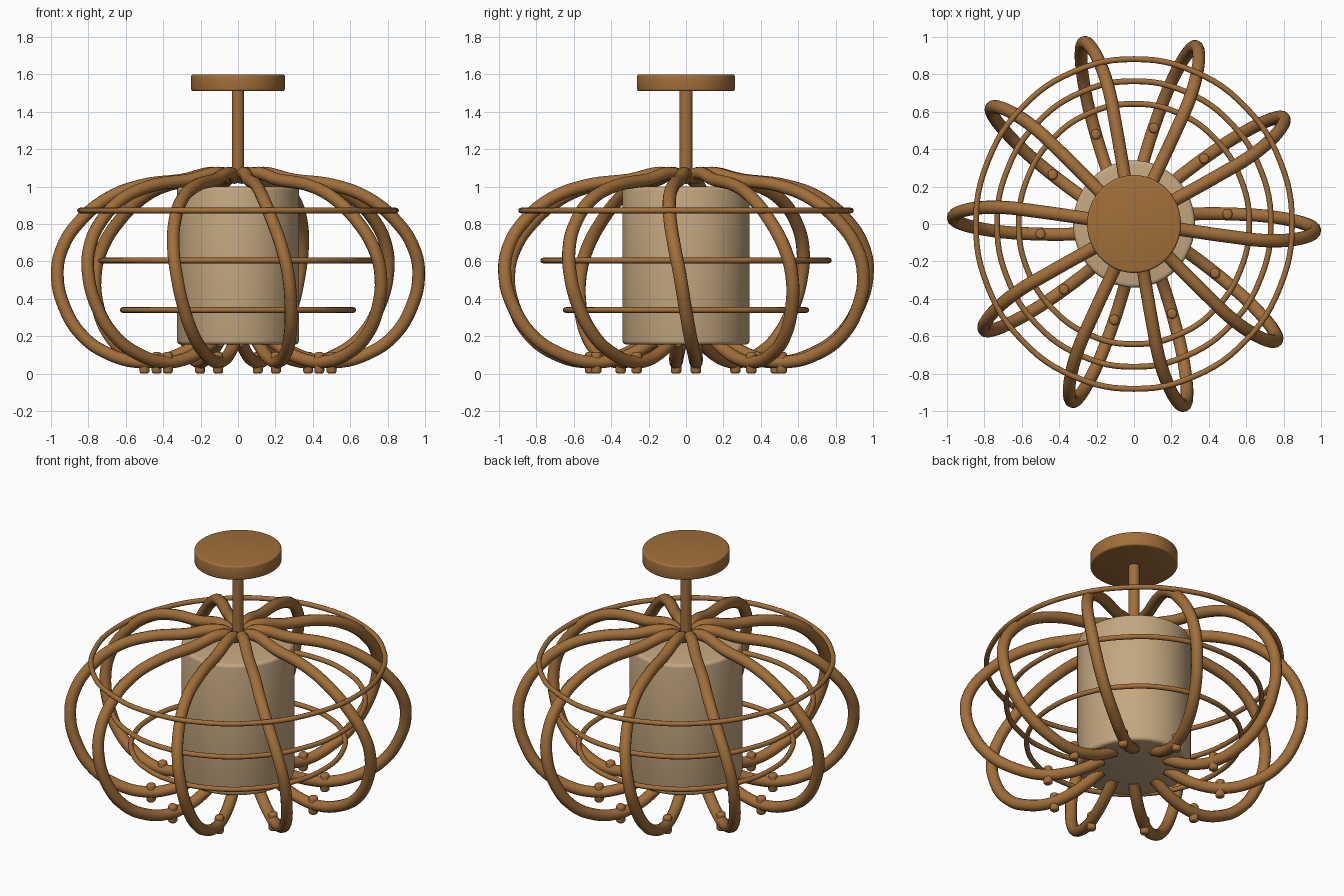
import bpy, bmesh, math
from mathutils import Matrix

cube = bpy.data.objects.get("Cube")
if cube:
    bpy.data.objects.remove(cube, do_unlink=True)

# The whole lamp is slightly deeper than it is wide
STRETCH = Matrix.Diagonal((1, 1.043, 1, 1))
RIBS = 10


def material(name, rgb):
    m = bpy.data.materials.new(name)
    m.use_nodes = True
    m.diffuse_color = (*rgb, 1)
    m.node_tree.nodes["Principled BSDF"].inputs["Base Color"].default_value = (*rgb, 1)
    return m


rattan = material("rattan brown", (0.36, 0.16, 0.042))
linen = material("linen beige", (0.55, 0.39, 0.215))


def add_object(name, mesh, mat):
    mesh.materials.clear()
    mesh.materials.append(mat)
    ob = bpy.data.objects.new(name, mesh)
    bpy.context.collection.objects.link(ob)
    bpy.ops.object.select_all(action="DESELECT")
    ob.select_set(True)
    bpy.context.view_layer.objects.active = ob
    bpy.ops.object.shade_smooth_by_angle(angle=math.radians(40))
    return ob


def cylinder(name, radius, low, high, mat, bevel=0.0, x=0, y=0, turn=0, sides=64):
    """Upright cylinder with rounded rims, turned about the lamp axis."""
    bm = bmesh.new()
    bmesh.ops.create_cone(bm, cap_ends=True, segments=sides, radius1=radius,
                          radius2=radius, depth=high - low)
    if bevel:
        rims = [e for e in bm.edges if abs(e.verts[0].co.z - e.verts[1].co.z) < 1e-5]
        bmesh.ops.bevel(bm, geom=rims, offset=bevel, segments=3, profile=0.5,
                        affect="EDGES")
    mesh = bpy.data.meshes.new(name)
    bm.to_mesh(mesh)
    bm.free()
    place = Matrix.Translation((x, y, (low + high) / 2))
    mesh.transform(STRETCH @ Matrix.Rotation(turn, 4, "Z") @ place)
    return add_object(name, mesh, mat)


def tube_mesh(name, points, radius, closed=False):
    """Round tube along a smooth path, as a mesh."""
    curve = bpy.data.curves.new(name + " path", "CURVE")
    curve.dimensions = "3D"
    curve.resolution_u = 6
    curve.bevel_depth = radius
    curve.bevel_resolution = 4
    curve.use_fill_caps = True
    spline = curve.splines.new("BEZIER")
    spline.bezier_points.add(len(points) - 1)
    spline.use_cyclic_u = closed
    for bp, co in zip(spline.bezier_points, points):
        bp.co = co
        bp.handle_left_type = bp.handle_right_type = "AUTO"
    helper = bpy.data.objects.new(name + " helper", curve)
    bpy.context.collection.objects.link(helper)
    bpy.context.view_layer.update()
    graph = bpy.context.evaluated_depsgraph_get()
    mesh = bpy.data.meshes.new_from_object(helper.evaluated_get(graph))
    bpy.data.objects.remove(helper, do_unlink=True)
    return mesh


# Ceiling plate, stem and shade
cylinder("ceiling_plate", 0.251, 1.51, 1.6, rattan, 0.012)
cylinder("stem", 0.033, 1.03, 1.52, rattan, sides=32)
cylinder("shade", 0.326, 0.155, 1.0, linen, 0.02)

# Bent ribs: each leans sideways as it drops from the stem to the shade base
rib_path = [
    (0.05, 0, 1.045), (0.1, -0.005, 1.07), (0.3, -0.035, 1.035),
    (0.52, -0.065, 1.005), (0.7, -0.085, 0.935), (0.85, -0.08, 0.81),
    (0.94, -0.058, 0.67), (0.966, -0.032, 0.53), (0.93, -0.005, 0.36),
    (0.83, 0.022, 0.2), (0.69, 0.042, 0.105), (0.53, 0.051, 0.062),
    (0.4, 0.053, 0.075), (0.28, 0.05, 0.12), (0.19, 0.045, 0.175),
]
rib = tube_mesh("rib", rib_path, 0.034)
for i in range(RIBS):
    turn = math.tau * i / RIBS
    mesh = rib.copy()
    mesh.transform(STRETCH @ Matrix.Rotation(turn, 4, "Z"))
    add_object(f"rib_{i + 1}", mesh, rattan)
    # Peg through the foot of the rib
    cylinder(f"peg_{i + 1}", 0.027, 0.0, 0.115, rattan, 0.014,
             x=0.5, y=0.051, turn=turn, sides=16)

# Thin hoops
for name, radius, z in (("upper_hoop", 0.845, 0.872),
                        ("middle_hoop", 0.732, 0.605),
                        ("lower_hoop", 0.616, 0.34)):
    ring = [(radius * math.cos(math.tau * k / 16), radius * math.sin(math.tau * k / 16), z)
            for k in range(16)]
    mesh = tube_mesh(name, ring, 0.015, closed=True)
    mesh.transform(STRETCH)
    add_object(name, mesh, rattan)
